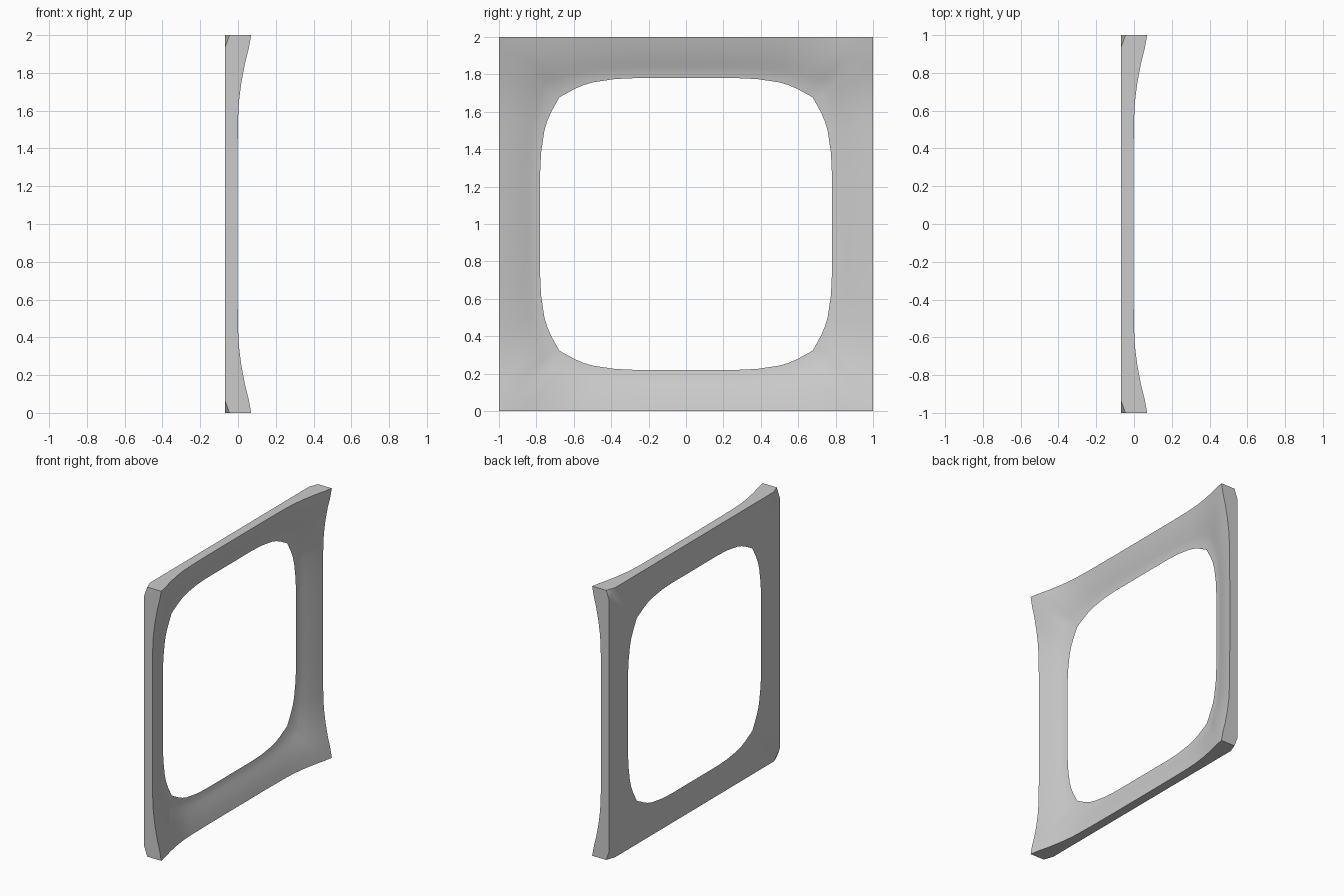
import bpy, bmesh
from math import pi
from mathutils import Vector, Matrix

old = bpy.data.objects.get("Cube")
if old:
    bpy.data.objects.remove(old)

BACK = -0.07

# Half of one side: position along outer edge, hole point (along, out), edge height
half = [(0, 0, .78, -.003), (.27, .27, .78, -.003), (.4, .38, .775, -.002),
        (.55, .5, .757, 0), (.65, .55, .742, .005), (.75, .6, .72, .018),
        (.85, .63, .703, .037), (.93, .655, .69, .057), (1, .677, .677, .07)]
# Whole side from one corner up to, but not including, the next
side = half[:0:-1] + [(-t, -a, b, h) for t, a, b, h in half[:-1]]

# Concave slope from the outer rim down to the thin hole edge: distance, height share
slope = [(0, 1), (.2, .83), (.4, .63), (.6, .4), (.75, .2), (.88, .06), (1, 0)]


def to_frame(along, out, height, turn):
    """Place a point of the top side on one of the four sides."""
    p = Matrix.Rotation(turn * pi / 2, 3, 'X') @ Vector((height, along, out))
    return p + Vector((0, 0, 1))


# Cross-section loops around the frame
bm = bmesh.new()
loops = []
for turn in range(4):
    for t, a, b, h in side:
        loop = [bm.verts.new(to_frame(t, 1, BACK, turn))]
        for u, k in slope:
            loop.append(bm.verts.new(to_frame(t + (a - t) * u, 1 + (b - 1) * u,
                                              BACK + (h - BACK) * k, turn)))
        loops.append(loop)
for i, cur in enumerate(loops):
    nxt = loops[(i + 1) % len(loops)]
    for j in range(len(cur)):
        k = (j + 1) % len(cur)
        bm.faces.new((cur[j], cur[k], nxt[k], nxt[j]))
bmesh.ops.recalc_face_normals(bm, faces=bm.faces)

# Small triangular cuts on the back corners
for sy in (-1, 1):
    for sz in (-1, 1):
        cut = bmesh.ops.bisect_plane(
            bm, geom=bm.verts[:] + bm.edges[:] + bm.faces[:], dist=1e-5,
            plane_co=(BACK, .93 * sy, 1 + sz), plane_no=(-.07, .025 * sy, .025 * sz),
            clear_outer=True)
        edges = [e for e in cut["geom_cut"] if isinstance(e, bmesh.types.BMEdge)]
        bmesh.ops.holes_fill(bm, edges=edges, sides=0)
bmesh.ops.recalc_face_normals(bm, faces=bm.faces)

mesh = bpy.data.meshes.new("window_frame")
bm.to_mesh(mesh)
bm.free()
frame = bpy.data.objects.new("window_frame", mesh)
bpy.context.collection.objects.link(frame)

# Plain grey
grey = bpy.data.materials.new("light grey")
grey.use_nodes = True
colour = (.6, .6, .6, 1)
grey.diffuse_color = colour
grey.node_tree.nodes["Principled BSDF"].inputs["Base Color"].default_value = colour
mesh.materials.append(grey)

bpy.context.view_layer.objects.active = frame
frame.select_set(True)
bpy.ops.object.shade_smooth_by_angle(angle=.5)
